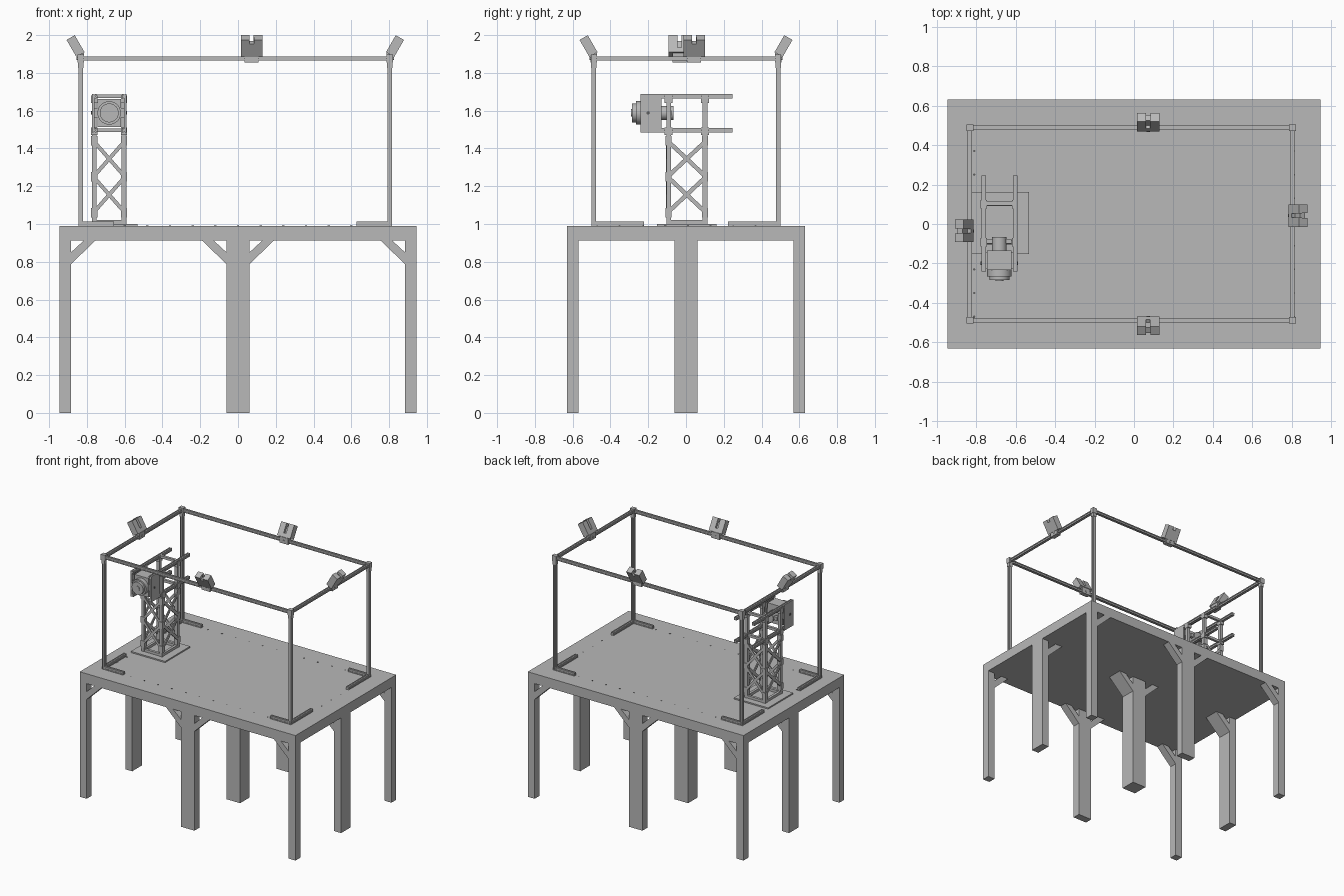
import bpy, bmesh, math
from mathutils import Matrix, Vector

if "Cube" in bpy.data.objects:
    bpy.data.objects.remove(bpy.data.objects["Cube"])


def material(name, value):
    m = bpy.data.materials.new(name)
    m.use_nodes = True
    color = (value, value, value, 1)
    m.diffuse_color = color
    m.node_tree.nodes["Principled BSDF"].inputs["Base Color"].default_value = color
    return m


GREY = material("plain_grey", 0.48)
DARK = material("hole_grey", 0.12)


def finish(name, bm, mat=GREY, matrix=Matrix()):
    bmesh.ops.recalc_face_normals(bm, faces=bm.faces)
    mesh = bpy.data.meshes.new(name)
    bm.to_mesh(mesh)
    bm.free()
    mesh.materials.append(mat)
    ob = bpy.data.objects.new(name, mesh)
    bpy.context.collection.objects.link(ob)
    ob.matrix_world = matrix
    return ob


def box(name, lo, hi, matrix=Matrix()):
    bm = bmesh.new()
    lo, hi = Vector(lo), Vector(hi)
    bmesh.ops.create_cube(bm, size=1, matrix=Matrix.Translation((lo + hi) / 2)
                          @ Matrix.Diagonal((*(hi - lo), 1)))
    return finish(name, bm, GREY, matrix)


def prism(name, outline, y0, y1, matrix=Matrix()):
    """Extrude an x-z outline along y."""
    bm = bmesh.new()
    face = bm.faces.new([bm.verts.new((x, y0, z)) for x, z in outline])
    out = bmesh.ops.extrude_face_region(bm, geom=[face])["geom"]
    bmesh.ops.translate(bm, vec=(0, y1 - y0, 0),
                        verts=[v for v in out if isinstance(v, bmesh.types.BMVert)])
    return finish(name, bm, GREY, matrix)


def along(a, b):
    """Matrix whose local y axis runs from a to b."""
    d = Vector(b) - Vector(a)
    return Matrix.Translation(a) @ d.to_track_quat('Y', 'Z').to_matrix().to_4x4(), d.length


def beam(name, a, b, size, slot=0.0):
    """Square bar, optionally with a groove down each side."""
    h, g = size / 2, size * slot / 2
    quarter = [(h, -h), (h, -g), (h - g, -g), (h - g, g), (h, g)] if slot else [(h, -h)]
    pts = []
    for k in range(4):
        c, s = round(math.cos(k * math.pi / 2)), round(math.sin(k * math.pi / 2))
        pts += [(x * c - z * s, x * s + z * c) for x, z in quarter]
    m, length = along(a, b)
    return prism(name, pts, 0, length, m)


def cylinder(name, a, b, r, mat=GREY, sides=32):
    m, length = along(a, b)
    bm = bmesh.new()
    bmesh.ops.create_cone(bm, cap_ends=True, segments=sides, radius1=r, radius2=r, depth=length,
                          matrix=Matrix.Translation((0, length / 2, 0))
                          @ Matrix.Rotation(math.pi / 2, 4, 'X'))
    for f in bm.faces:
        f.smooth = len(f.verts) == 4
    return finish(name, bm, mat, m)


# Table: slab, nine legs, diagonal braces along x
TX, TY, TOP, UNDER = 0.945, 0.63, 0.99, 0.912
LEG = 0.06
box("table_top", (-TX, -TY, UNDER), (TX, TY, TOP))
spans_x = [(-TX, -TX + LEG), (-LEG, LEG), (TX - LEG, TX)]
spans_y = [(-TY, -TY + LEG), (-LEG, LEG), (TY - LEG, TY)]
brace = [(0, -0.125), (0.13, 0), (0.068, 0), (0, -0.063)]
for i, (x0, x1) in enumerate(spans_x):
    for y0, y1 in spans_y:
        box("table_leg", (x0, y0, 0), (x1, y1, UNDER))
        if i < 2:
            prism("leg_brace", [(x1 + x, UNDER + z) for x, z in brace], y0, y1)
        if i > 0:
            prism("leg_brace", [(x0 - x, UNDER + z) for x, z in brace], y0, y1)

# Mounting holes around the table top
HX, HY = 0.81, 0.485
spots = [(x * 0.12, s * HY) for x in range(-6, 7) for s in (-1, 1)]
spots += [(s * HX, 0.01 + y * 0.12) for y in range(-4, 4) for s in (-1, 1)]
for x, y in spots:
    cylinder("table_hole", (x, y, TOP - 0.002), (x, y, TOP + 0.001), 0.006, DARK, 12)

# Overhead frame: posts, feet, top rails, corner joints
FL, FR, FY, T = -0.832, 0.803, 0.488, 0.023
RZ = 1.876
for x, sx in ((FL, 1), (FR, -1)):
    for sy in (-1, 1):
        y = sy * FY
        beam("frame_post", (x, y, TOP), (x, y, RZ), T, 0.3)
        fz = TOP + T / 2
        beam("frame_foot_x", (x, y, fz), (x + sx * 0.175, y, fz), T, 0.3)
        beam("frame_foot_y", (x, y, fz), (x, y - sy * 0.265, fz), T, 0.3)
        box("frame_corner", (x - 0.018, y - 0.016, RZ - 0.022), (x + 0.018, y + 0.016, RZ + 0.022))
        box("corner_strap", (x - 0.014, y - 0.014, RZ - 0.05), (x + 0.014, y + 0.014, RZ - 0.02))
for s in (-1, 1):
    beam("frame_rail_x", (FL, s * FY, RZ), (FR, s * FY, RZ), T, 0.3)
for x in (FL, FR):
    beam("frame_rail_y", (x, -FY, RZ), (x, FY, RZ), T, 0.3)


# Tilted sensor units on each rail
def u_shape(w, h, gap, depth):
    return [(-w, -h), (w, -h), (w, h), (gap, h), (gap, h - depth),
            (-gap, h - depth), (-gap, h), (-w, h)]


for x, y, turn in ((0.072, -FY, 0), (FR, 0.043, 1), (0.072, FY, 2), (FL, -0.035, 3)):
    base = Matrix.Translation((x, y, RZ)) @ Matrix.Rotation(turn * math.pi / 2, 4, 'Z')
    tilt = base @ Matrix.Translation((0, -0.028, 0.066)) @ Matrix.Rotation(math.radians(30), 4, 'X')
    prism("sensor_back", u_shape(0.057, 0.052, 0.012, 0.024), -0.025, 0.005, tilt)
    prism("sensor_front", u_shape(0.057, 0.052, 0.01, 0.075), 0.005, 0.025, tilt)
    box("sensor_mount", (-0.037, -0.018, -0.02), (0.037, 0.018, 0.03), base)
    pin = cylinder("mount_screw", (0, -0.022, 0), (0, 0.022, 0), 0.008, GREY, 16)
    pin.matrix_world = base @ pin.matrix_world

# Tower: base plate, four posts, crossed straps on every side
CX, CY, PX, PY, P = -0.682, 0.004, 0.079, 0.096, 0.025
LOW, HIGH = 1.496, 1.676
box("tower_base", (CX - 0.15, CY - 0.157, TOP), (CX + 0.15, CY + 0.157, TOP + 0.01))
for sx in (-1, 1):
    x = CX + sx * PX
    for sy in (-1, 1):
        y = CY + sy * PY
        beam("tower_post", (x, y, TOP), (x, y, HIGH), P)
        for z in (LOW, HIGH - 0.01):
            box("tower_joint", (x - 0.016, y - 0.021, z - 0.026), (x + 0.016, y + 0.021, z + 0.014))
        for z in (1.06, 1.25, 1.44):
            box("tower_gusset", (x - 0.016, y - 0.016, z - 0.025), (x + 0.016, y + 0.016, z + 0.025))
    beam("upper_rail", (x, -0.24, HIGH), (x, 0.247, HIGH), 0.023, 0.3)
    beam("lower_rail", (x, -0.24, LOW), (x, 0.247, LOW), 0.023, 0.3)
    beam("base_rail_y", (x, CY - PY, 1.01), (x, CY + PY, 1.01), 0.02)
for sy in (-1, 1):
    y = CY + sy * PY
    for z in (LOW, 1.01):
        beam("tower_cross_bar", (CX - PX, y, z), (CX + PX, y, z), 0.02)
beam("upper_cross_bar", (CX - PX, CY + PY + 0.005, HIGH), (CX + PX, CY + PY + 0.005, HIGH), 0.02)


def strap(centre, half, turn, flip):
    """Flat diagonal strip lying in a vertical side of the tower."""
    rise, w = 0.09, 0.015
    pts = [(-half, -rise - w), (half, rise - w), (half, rise + w), (-half, -rise + w)]
    m = Matrix.Translation(centre) @ Matrix.Rotation(turn, 4, 'Z')
    prism("tower_strap", [(x * flip, z) for x, z in pts], -0.004, 0.004, m)


for z in (1.155, 1.345):
    for s in (-1, 1):
        for flip in (-1, 1):
            strap((CX, CY + s * (PY + 0.009), z), PX, 0, flip)
            strap((CX + s * (PX + 0.009), CY, z), PY, math.pi / 2, flip)

# Motor unit held between the rails
MZ = 1.588
box("motor_body", (CX - 0.062, -0.232, MZ - 0.075), (CX + 0.062, -0.135, MZ + 0.075))
for s in (-1, 1):
    x = CX + s * 0.085
    box("motor_side_plate", (x - 0.006, -0.24, LOW - 0.01), (x + 0.006, -0.13, HIGH + 0.01))
    box("motor_lug", (CX + s * 0.05 - 0.03, -0.225, MZ - 0.025),
        (CX + s * 0.05 + 0.03, -0.145, MZ + 0.025))
    cylinder("motor_bolt", (x, -0.2, MZ), (x + s * 0.01, -0.2, MZ), 0.009, DARK, 12)
for name, y0, y1, r in (("motor_flange", -0.265, -0.23, 0.062), ("motor_face", -0.285, -0.26, 0.05),
                        ("motor_hub", -0.29, -0.28, 0.02), ("motor_shaft", -0.14, -0.065, 0.037)):
    cylinder(name, (CX, y0, MZ), (CX, y1, MZ), r)
box("shaft_collar", (CX - 0.062, -0.1, MZ - 0.014), (CX + 0.062, -0.077, MZ + 0.014))
